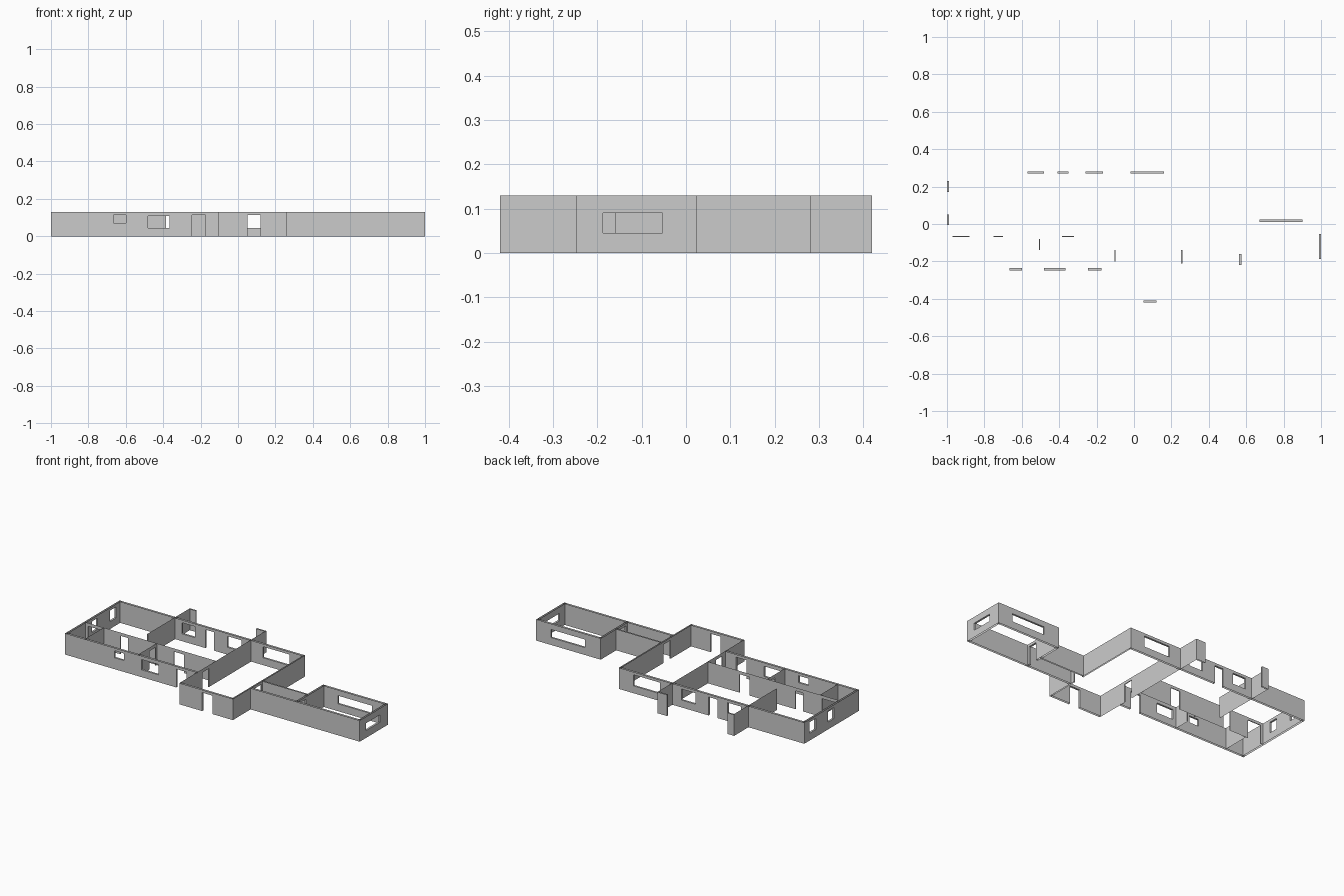
import bpy, bmesh

if "Cube" in bpy.data.objects:
    bpy.data.objects.remove(bpy.data.objects["Cube"])

H = 0.13        # wall height
EXT = 0.012     # outer wall thickness
INT = 0.005     # partition thickness
DOOR = (0.0, 0.113)
WIN = (0.045, 0.113)
LOW = (0.045, 0.09)


def wall(name, axis, pos, a, b, thick=EXT, openings=(), caps=(False, False)):
    """Hollow wall along x or y; open at top and bottom, openings have reveals."""
    bm = bmesh.new()
    lo, hi = pos - thick / 2, pos + thick / 2

    def pt(u, v, z):
        return (u, v, z) if axis == 'x' else (v, u, z)

    def quad(*pts):
        bm.faces.new([bm.verts.new(pt(*p)) for p in pts])

    def panel(u0, u1, z0, z1):
        if u1 - u0 > 1e-5 and z1 - z0 > 1e-5:
            for v in (lo, hi):
                quad((u0, v, z0), (u1, v, z0), (u1, v, z1), (u0, v, z1))

    def jamb(u, z0, z1):
        quad((u, lo, z0), (u, hi, z0), (u, hi, z1), (u, lo, z1))

    u = a
    for o0, o1, (z0, z1) in sorted(openings):
        panel(u, o0, 0, H)
        panel(o0, o1, 0, z0)
        panel(o0, o1, z1, H)
        jamb(o0, z0, z1)
        jamb(o1, z0, z1)
        for z in (z0, z1):
            if z > 0:
                quad((o0, lo, z), (o1, lo, z), (o1, hi, z), (o0, hi, z))
        u = o1
    panel(u, b, 0, H)
    for end, use in zip((a, b), caps):
        if use:
            jamb(end, 0, H)
    bmesh.ops.remove_doubles(bm, verts=bm.verts, dist=1e-5)
    bmesh.ops.recalc_face_normals(bm, faces=bm.faces)
    me = bpy.data.meshes.new(name)
    bm.to_mesh(me)
    bm.free()
    bpy.context.collection.objects.link(bpy.data.objects.new(name, me))


# Main house outer walls
wall("left_wall", 'y', -0.994, -0.248, 0.281,
     openings=[(-0.005, 0.05, WIN), (0.17, 0.23, WIN)])
wall("back_wall", 'x', 0.275, -1.0, 0.259, openings=[
    (-0.57, -0.48, WIN), (-0.41, -0.35, DOOR),
    (-0.26, -0.165, WIN), (-0.02, 0.16, WIN)])
wall("front_wall", 'x', -0.242, -1.0, -0.1, openings=[
    (-0.665, -0.60, (0.07, 0.113)), (-0.48, -0.365, (0.045, 0.108)),
    (-0.245, -0.175, DOOR)])

# Projecting central block
wall("block_front_wall", 'x', -0.414, -0.103, 0.259, caps=(True, True),
     openings=[(0.05, 0.12, DOOR)])
wall("block_right_wall", 'y', 0.255, -0.42, 0.281, 0.008,
     openings=[(-0.21, -0.14, DOOR)])
wall("block_left_wall", 'y', -0.102, -0.42, 0.42, INT,
     openings=[(-0.20, -0.14, DOOR)])

# Back porch: side wall and the two returns facing each other
wall("porch_side_wall", 'y', -0.618, 0.005, 0.42, INT, caps=(True, True))
wall("porch_return_left", 'x', 0.416, -0.62, -0.575, 0.008, caps=(True, True))
wall("porch_return_right", 'x', 0.416, -0.165, -0.1, 0.008, caps=(True, True))

# Inner partitions
wall("corridor_partition", 'x', -0.066, -0.99, -0.104, INT, openings=[
    (-0.97, -0.88, DOOR), (-0.75, -0.70, DOOR), (-0.385, -0.32, DOOR)])
wall("room_partition_left", 'y', -0.865, -0.24, -0.068, INT)
wall("room_partition_right", 'y', -0.505, -0.24, -0.068, INT,
     openings=[(-0.14, -0.08, DOOR)])

# Right wing: narrow passage and end room
wall("wing_front_wall", 'x', -0.242, 0.259, 1.0)
wall("passage_back_wall", 'x', -0.13, 0.259, 0.565, 0.008)
wall("wing_room_left_wall", 'y', 0.568, -0.248, 0.024,
     openings=[(-0.22, -0.16, DOOR)])
wall("wing_room_back_wall", 'x', 0.018, 0.562, 1.0,
     openings=[(0.67, 0.90, (0.045, 0.095))])
wall("wing_end_wall", 'y', 0.994, -0.248, 0.024,
     openings=[(-0.187, -0.053, LOW)])
